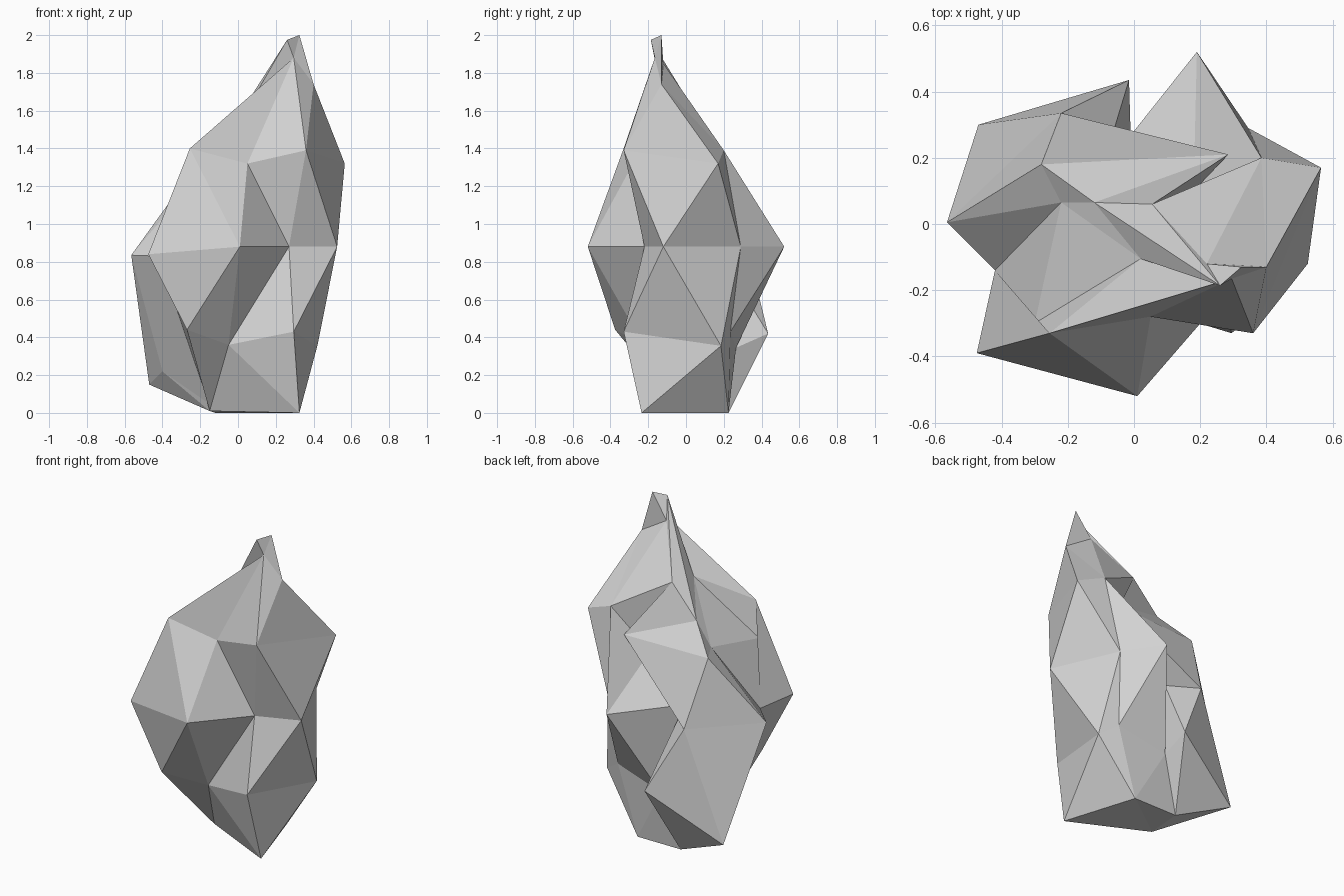
import bpy
import bmesh

default_cube = bpy.data.objects.get("Cube")
if default_cube:
    bpy.data.objects.remove(default_cube, do_unlink=True)


def make_material(name, colour):
    material = bpy.data.materials.new(name)
    material.use_nodes = True
    material.diffuse_color = colour
    shader = next(n for n in material.node_tree.nodes if n.type == 'BSDF_PRINCIPLED')
    shader.inputs["Base Color"].default_value = colour
    shader.inputs["Roughness"].default_value = 0.9
    return material


def add_ring(bm, points):
    """Create one jagged cross-section, given in hundredths of a unit."""
    return [bm.verts.new([value / 100 for value in point]) for point in points]


def weave(bm, lower, upper, steps):
    """Join two closed rings with triangles; each step advances one ring."""
    low = up = 0
    for step in steps:
        a = lower[low % len(lower)]
        b = upper[up % len(upper)]
        if step == "l":
            low += 1
            bm.faces.new((a, lower[low % len(lower)], b))
        else:
            up += 1
            bm.faces.new((a, upper[up % len(upper)], b))


# Cross-sections of the rock, counter-clockwise from the front left
foot = [(-15, -2, 1), (32.5, -23.5, 0), (18, 22.5, 0), (-12, 22.5, 0)]

lower_ridges = [(-27, -37.5, 44), (-5, -22.5, 36), (29.5, -33, 43),
                (42, 18.5, 35.5), (31, 23.5, 43), (-1, 26.5, 34.5),
                (-1.5, 43.5, 42), (-47, 30, 15), (-40, 13, 22), (-15.5, -3, 5)]

waist = [(-47.5, -39, 84), (1, -52, 88), (27, -22, 88), (52.5, -12, 88),
         (34.5, 29, 88), (19, 52, 88), (-10, 15.5, 88),
         (-22, 33.5, 82.5), (-56.5, 0.5, 83.5), (-42, -14, 83)]

shoulder = [(-25.5, -33, 140), (5, -28, 132), (36, -33, 139),
            (56.5, 17, 132), (38.5, 20, 139), (18, 10, 112),
            (28.5, 21, 124), (-28, 18, 123), (-22, 6.5, 124), (-30, -30, 118)]

neck = [(29.5, -16.5, 188), (40, -13, 174), (22, -12, 185),
        (5.5, 6, 157.5), (-12, 6.5, 138), (2, -10.5, 156)]

tip = [(26, -18.6, 197.5), (32.5, -13, 200)]

# Stitching order between each pair of neighbouring rings
stitches = ["u" + "luu" * 4 + "u",
            "u" + "lu" * 8 + "llu",
            "lu" * 9 + "ul",
            "ll" + "ull" + "u" + "ull" * 3 + "u",
            "ullu" + "llll"]

# Build the closed rock
bm = bmesh.new()
rings = [add_ring(bm, r) for r in (foot, lower_ridges, waist, shoulder, neck, tip)]
for lower, upper, steps in zip(rings, rings[1:], stitches):
    weave(bm, lower, upper, steps)
underside = bm.faces.new(list(reversed(rings[0])))
bmesh.ops.triangulate(bm, faces=[underside])

mesh = bpy.data.meshes.new("rock")
bm.to_mesh(mesh)
bm.free()
mesh.materials.append(make_material("stone grey", (0.65, 0.65, 0.65, 1.0)))

rock = bpy.data.objects.new("rock", mesh)
bpy.context.scene.collection.objects.link(rock)
